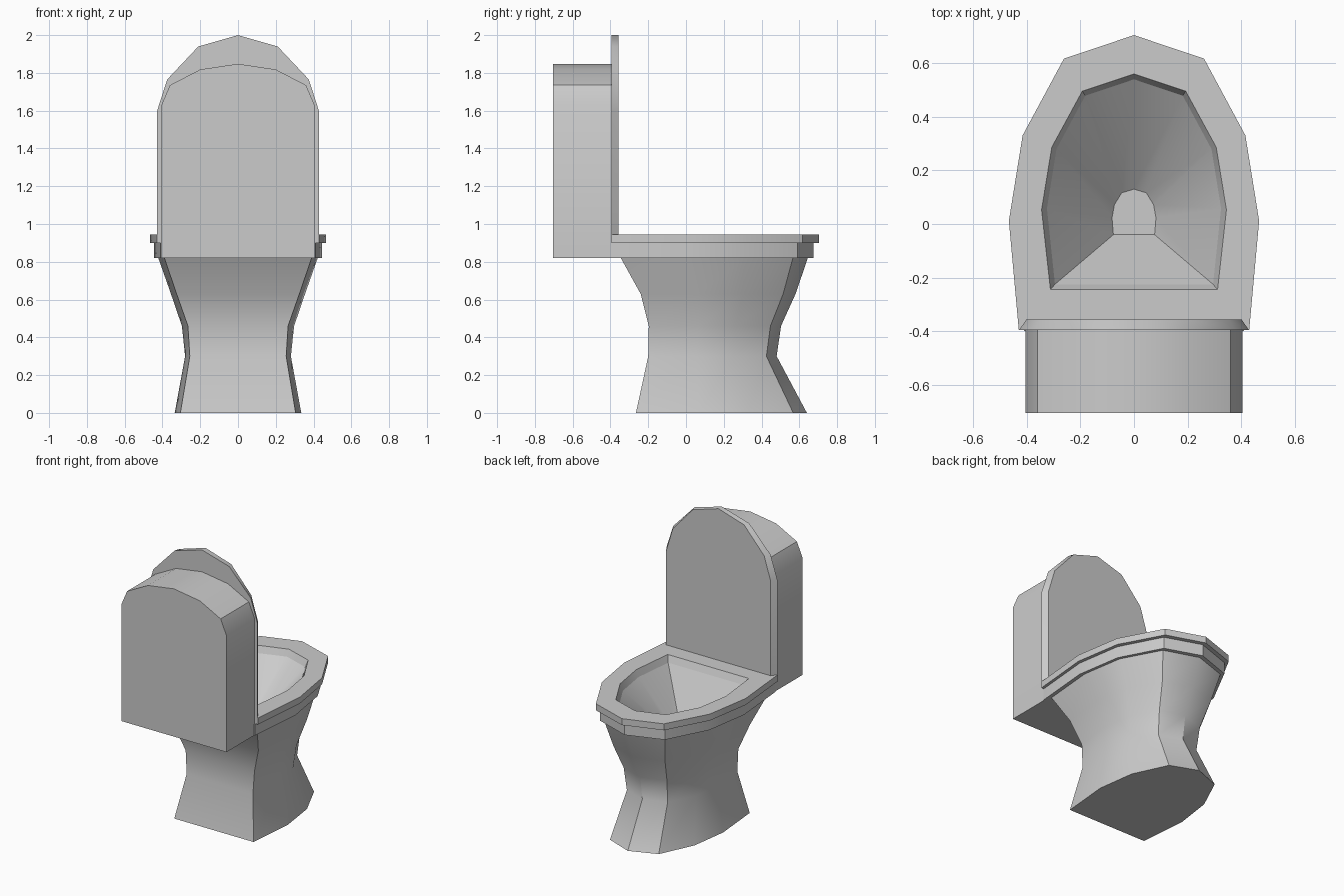
import bpy, bmesh, math

if "Cube" in bpy.data.objects:
    bpy.data.objects.remove(bpy.data.objects["Cube"])


def finish(bm, name, angle=35):
    bmesh.ops.recalc_face_normals(bm, faces=bm.faces)
    me = bpy.data.meshes.new(name)
    bm.to_mesh(me)
    bm.free()
    ob = bpy.data.objects.new(name, me)
    bpy.context.collection.objects.link(ob)
    bpy.ops.object.select_all(action='DESELECT')
    bpy.context.view_layer.objects.active = ob
    ob.select_set(True)
    bpy.ops.object.shade_smooth_by_angle(angle=math.radians(angle))
    return ob


def ring(z, width, back_width, y_back, y_front):
    """Nine-sided bowl outline: straight back, pointed round front."""
    d = y_front - y_back
    half = [(back_width, 0), (width, .37), (width * .89, .66), (width * .56, .92)]
    pts = half + [(0, 1)] + [(-x, t) for x, t in reversed(half)]
    return [(x, y_back + t * d, z) for x, t in pts]


def loft(name, rings, closed=False):
    """Skin a list of equal rings; cap the ends or join them in a loop."""
    bm = bmesh.new()
    vs = [[bm.verts.new(p) for p in r] for r in rings]
    pairs = list(zip(vs, vs[1:])) + ([(vs[-1], vs[0])] if closed else [])
    for a, b in pairs:
        for i in range(len(a)):
            j = (i + 1) % len(a)
            bm.faces.new((a[i], a[j], b[j], b[i]))
    if not closed:
        bm.faces.new(vs[0])
        bm.faces.new(vs[-1])
    return finish(bm, name)


def arch(half, y, sx=1):
    """Mirror a half arch profile (last point on the centre line)."""
    pts = half + [(-x, z) for x, z in reversed(half[:-1])]
    return [(x * sx, y, z) for x, z in pts]


# pedestal, rim and inner bowl as one skin
loft("bowl", [
    ring(0, .335, .305, -.265, .64),
    ring(.30, .28, .255, -.20, .48),
    ring(.46, .297, .265, -.197, .503),
    ring(.63, .355, .325, -.24, .58),
    ring(.82, .422, .39, -.345, .645),
    ring(.82, .445, .41, -.40, .675),
    ring(.90, .445, .41, -.40, .675),
    ring(.90, .325, .295, -.225, .54),
    ring(.60, .082, .077, -.04, .13),
])

# seat ring
loft("seat", [
    ring(.90, .467, .43, -.395, .705),
    ring(.945, .467, .43, -.395, .705),
    ring(.945, .345, .312, -.245, .56),
    ring(.90, .325, .295, -.225, .54),
], closed=True)

# raised lid, slightly narrower at its front face
lid = [(.428, .93), (.428, 1.6), (.375, 1.765), (.21, 1.94), (0, 2.0)]
loft("lid", [arch(lid, -.395), arch(lid, -.357, .94)])

# cistern with arched top
tank = [(.405, .82), (.405, 1.63), (.36, 1.735), (.2, 1.818), (0, 1.848)]
loft("tank", [arch(tank, -.705), arch(tank, -.395)])
